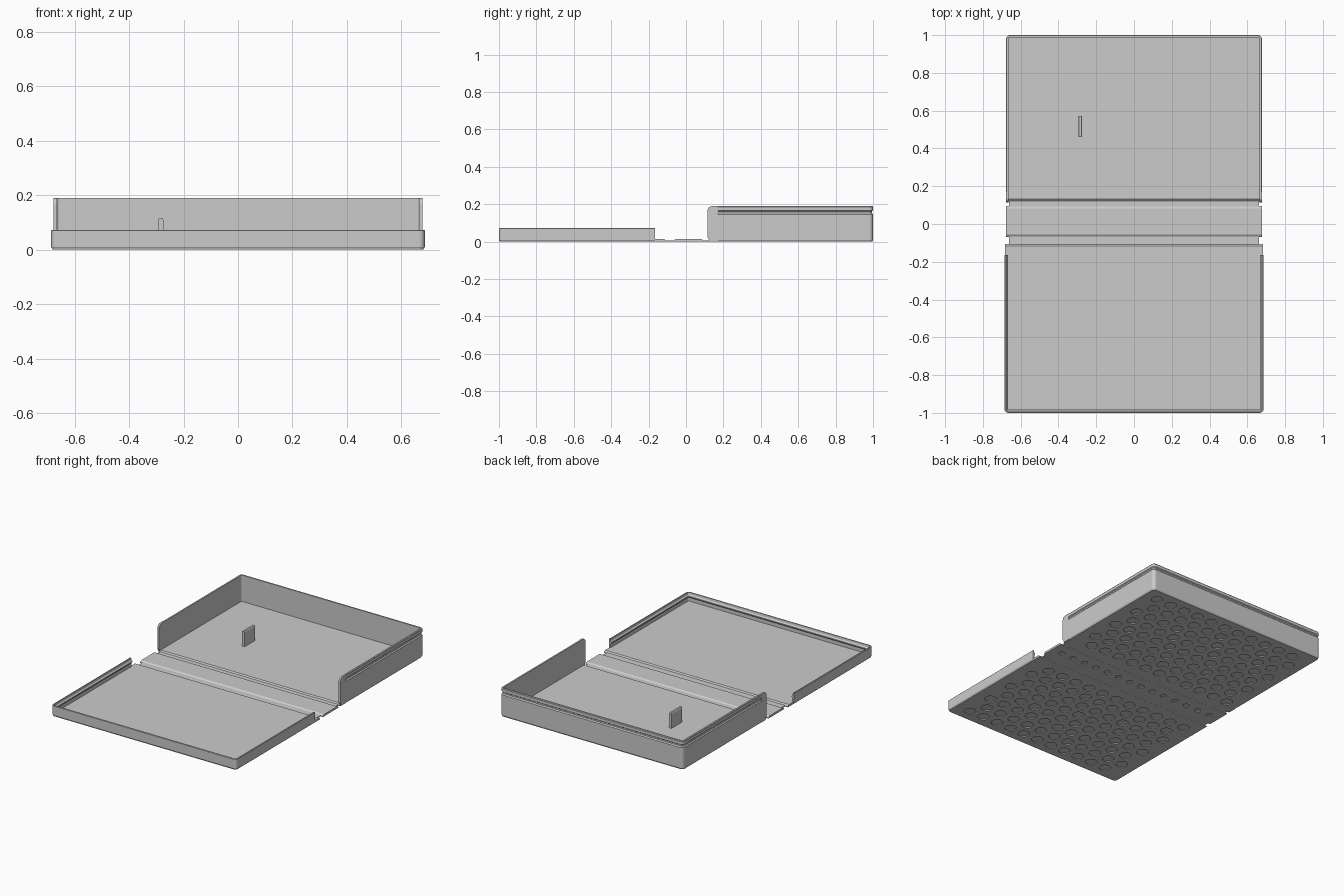
import bpy, bmesh, math

if "Cube" in bpy.data.objects:
    bpy.data.objects.remove(bpy.data.objects["Cube"])

grey = bpy.data.materials.new("plain grey")
grey.use_nodes = True
COLOUR = (0.6, 0.6, 0.6, 1)
grey.diffuse_color = COLOUR
grey.node_tree.nodes["Principled BSDF"].inputs["Base Color"].default_value = COLOUR

END, RADIUS = 1.0, 0.022
FLOOR = 0.014


def finish(name, bm):
    bmesh.ops.recalc_face_normals(bm, faces=bm.faces)
    mesh = bpy.data.meshes.new(name)
    bm.to_mesh(mesh)
    bm.free()
    mesh.materials.append(grey)
    obj = bpy.data.objects.new(name, mesh)
    bpy.context.collection.objects.link(obj)
    return obj


def loft(name, rings, closed=False):
    """Skin equal-length rings of points and cap the ends."""
    bm = bmesh.new()
    loops = [[bm.verts.new(p) for p in ring] for ring in rings]
    n = len(loops[0])
    for a, b in zip(loops, loops[1:]):
        for i in range(n):
            j = (i + 1) % n
            bm.faces.new((a[i], a[j], b[j], b[i]))
    bm.faces.new(loops[0])
    bm.faces.new(loops[-1][::-1])
    return finish(name, bm)


def extrude_x(name, x0, x1, profile):
    return loft(name, [[(x, y, z) for y, z in profile] for x in (x0, x1)])


def u_outline(half, start, side, inset=0):
    """U shaped path with two rounded corners at the far end."""
    r = RADIUS - inset
    pts = [(half - inset, side * start)]
    for sx, a0 in ((1, 0), (-1, 90)):
        for k in range(7):
            a = math.radians(a0 + 15 * k)
            pts.append((sx * (half - RADIUS) + r * math.cos(a),
                        side * (END - RADIUS + r * math.sin(a))))
    pts.append((-half + inset, side * start))
    return pts


def u_wall(name, half, start, side, section):
    tracks = [[(x, y, z) for x, y in u_outline(half, start, side, d)] for d, z in section]
    return loft(name, list(zip(*tracks)))


def panel(name, half, start, side):
    """Floor plate with a chamfered hinge edge."""
    edge = u_outline(half, start, side, 0.004)
    top = [(x, y + (side * 0.012 if i in (0, len(edge) - 1) else 0), FLOOR)
           for i, (x, y) in enumerate(edge)]
    return loft(name, [[(x, y, 0) for x, y in edge],
                       [(x, y, 0.005) for x, y in edge], top])


def dimple(target, centres, radius, depth):
    """Sink shallow round recesses into the underside."""
    rim = [(radius * math.cos(k * math.pi / 12), radius * math.sin(k * math.pi / 12))
           for k in range(24)]
    bm = bmesh.new()
    for cx, cy in centres:
        low, high = ([bm.verts.new((cx + x, cy + y, z)) for x, y in rim]
                     for z in (-0.02, depth))
        bm.faces.new(low)
        bm.faces.new(high)
        for i in range(24):
            bm.faces.new((low[i - 1], low[i], high[i], high[i - 1]))
    cutter = finish("recess_cutter", bm)
    cutter.hide_render = True
    mod = target.modifiers.new("recesses", "BOOLEAN")
    mod.operation, mod.solver, mod.object = "DIFFERENCE", "EXACT", cutter
    bpy.context.view_layer.objects.active = target
    bpy.ops.object.modifier_apply(modifier=mod.name)
    bpy.data.objects.remove(cutter)


def hex_grid(side):
    """Staggered rows of recess centres."""
    pts = []
    for row in range(8):
        shift = 0.055 * (row % 2)
        for col in range(11):
            pts.append((-0.58 + 0.11 * col + shift, side * (0.21 + 0.1 * row)))
    return pts


# Deep tray: floor, grooved wall, and plain rounded wall ends
BASE, LID, WALL = 0.678, 0.686, 0.013
HIGH, START, GROOVE = 0.19, 0.115, 0.17
tray_floor = panel("tray_floor", BASE, START + 0.005, 1)
dimple(tray_floor, hex_grid(1), 0.037, 0.005)
u_wall("tray_wall", BASE, GROOVE, 1,
       [(0.005, 0.002), (0, 0.01), (0, 0.146), (0.006, 0.153), (0.006, 0.162),
        (0, 0.167), (0, 0.186), (0.003, HIGH), (WALL, HIGH), (WALL, 0.002)])
curve = [(START + 0.025 * (1 - math.sin(a)), HIGH - 0.025 * (1 - math.cos(a)))
         for a in (k * math.pi / 12 for k in range(7))]
end_profile = [(GROOVE, 0.002), (GROOVE, HIGH)] + curve + [(START, 0.025), (START + 0.012, 0.002)]
for label, s in (("left", 1), ("right", -1)):
    extrude_x(label + "_wall_end", s * (BASE - WALL), s * BASE, end_profile)

# Shallow lid: floor and wall with an inner snap ridge
lid_floor = panel("lid_floor", LID, 0.105, -1)
dimple(lid_floor, hex_grid(-1), 0.037, 0.005)
u_wall("lid_wall", LID, 0.165, -1,
       [(0.005, 0.002), (0, 0.01), (0, 0.07), (0.002, 0.072), (0.009, 0.072),
        (0.011, 0.058), (0.018, 0.05), (0.018, 0.045), (0.012, 0.038), (0.012, 0.002)])

# Spine strip between the two folding hinges
spine = extrude_x("spine", -BASE, BASE, [(-0.068, 0), (0.095, 0), (0.095, 0.005),
                                         (0.082, FLOOR), (-0.055, FLOOR), (-0.068, 0.005)])
dimple(spine, [(-0.6 + 0.0923 * k, 0.013) for k in range(14)], 0.02, 0.005)
for name, y0, y1 in (("tray_hinge", 0.09, 0.125), ("lid_hinge", -0.115, -0.06)):
    extrude_x(name, -0.662, 0.662, [(y0, 0.0005), (y1, 0.0005), (y1, 0.007), (y0, 0.007)])

# Upright locating tab with eased top edges
loft("locating_tab", [[(-0.284 + sx * w, y, z) for sx, y in
                       ((-1, 0.46), (1, 0.46), (1, 0.573), (-1, 0.573))]
                      for w, z in ((0.01, 0.008), (0.01, 0.109), (0.006, 0.116))])
